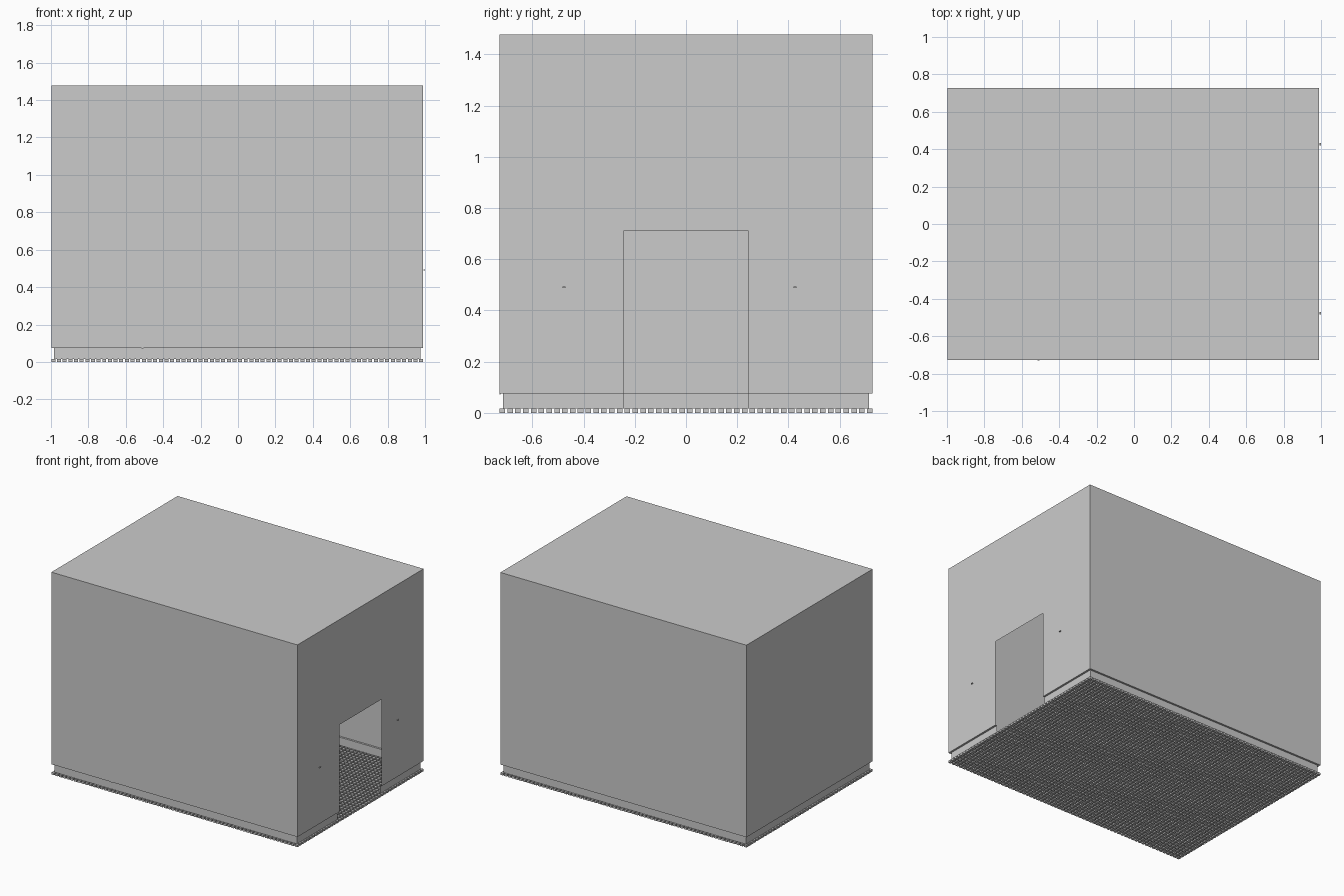
import bpy, bmesh
from mathutils import Matrix, Vector

if "Cube" in bpy.data.objects:
    bpy.data.objects.remove(bpy.data.objects["Cube"])

X0, X1, Y = -0.998, 0.990, 0.728      # room footprint
LEDGE, TOP, FLOOR = 0.075, 1.478, 0.016
DOOR_W, DOOR_H = 0.244, 0.71          # half width, height
INSET = 0.014                         # skirting set in from wall


def make(name, bm):
    mesh = bpy.data.meshes.new(name)
    bm.to_mesh(mesh)
    bm.free()
    obj = bpy.data.objects.new(name, mesh)
    bpy.context.collection.objects.link(obj)
    return obj


def face(bm, *pts):
    bm.faces.new([bm.verts.new(p) for p in pts])


# wall shell: three plain walls, ceiling, and the wall with the doorway
bm = bmesh.new()
ring = [(X1, Y), (X0, Y), (X0, -Y), (X1, -Y)]
for a, b in zip(ring, ring[1:]):
    face(bm, (*a, LEDGE), (*b, LEDGE), (*b, TOP), (*a, TOP))
face(bm, *[(x, y, TOP) for x, y in ring])
for y0, y1, z0 in ((-Y, -DOOR_W, LEDGE), (-DOOR_W, DOOR_W, DOOR_H), (DOOR_W, Y, LEDGE)):
    face(bm, (X1, y0, z0), (X1, y1, z0), (X1, y1, TOP), (X1, y0, TOP))
bmesh.ops.remove_doubles(bm, verts=bm.verts, dist=1e-5)
make("wall_shell", bm)

# skirting: ledge at the wall foot, then a recessed strip down to the floor
bm = bmesh.new()
outer = [(X1, DOOR_W), (X1, Y), (X0, Y), (X0, -Y), (X1, -Y), (X1, -DOOR_W)]
xi, yi = X1 - INSET, Y - INSET
inner = [(xi, DOOR_W), (xi, yi), (X0 + INSET, yi), (X0 + INSET, -yi), (xi, -yi), (xi, -DOOR_W)]
for i in range(5):
    a, b, c, d = outer[i], outer[i + 1], inner[i + 1], inner[i]
    face(bm, (*a, LEDGE), (*b, LEDGE), (*c, LEDGE), (*d, LEDGE))
    face(bm, (*d, LEDGE), (*c, LEDGE), (*c, FLOOR), (*d, FLOOR))
bmesh.ops.remove_doubles(bm, verts=bm.verts, dist=1e-5)
make("skirting", bm)

# floor: one small tile repeated in a grid
NX, NY, GAP = 66, 48, 0.009
px, py = (X1 - X0 + GAP) / NX, (2 * Y + GAP) / NY
bm = bmesh.new()
size = Vector((px - GAP, py - GAP, FLOOR))
bmesh.ops.create_cube(bm, size=1, matrix=Matrix.Translation(
    (X0 + size.x / 2, -Y + size.y / 2, FLOOR / 2)) @ Matrix.Diagonal((*size, 1)))
tiles = make("floor_tiles", bm)
for label, count, step in (("along", NX, (px, 0, 0)), ("across", NY, (0, py, 0))):
    mod = tiles.modifiers.new(label, 'ARRAY')
    mod.count = count
    mod.use_relative_offset = False
    mod.use_constant_offset = True
    mod.constant_offset_displace = step

# tiny wall fittings
for name, loc, dims in (("fitting_left", (0.996, -0.477, 0.491), (0.008, 0.012, 0.005)),
                        ("fitting_right", (0.996, 0.426, 0.491), (0.008, 0.012, 0.005)),
                        ("fitting_front", (-0.51, -0.727, 0.074), (0.012, 0.004, 0.004))):
    bm = bmesh.new()
    bmesh.ops.create_cube(bm, size=1, matrix=Matrix.Translation(loc) @ Matrix.Diagonal((*dims, 1)))
    make(name, bm)
